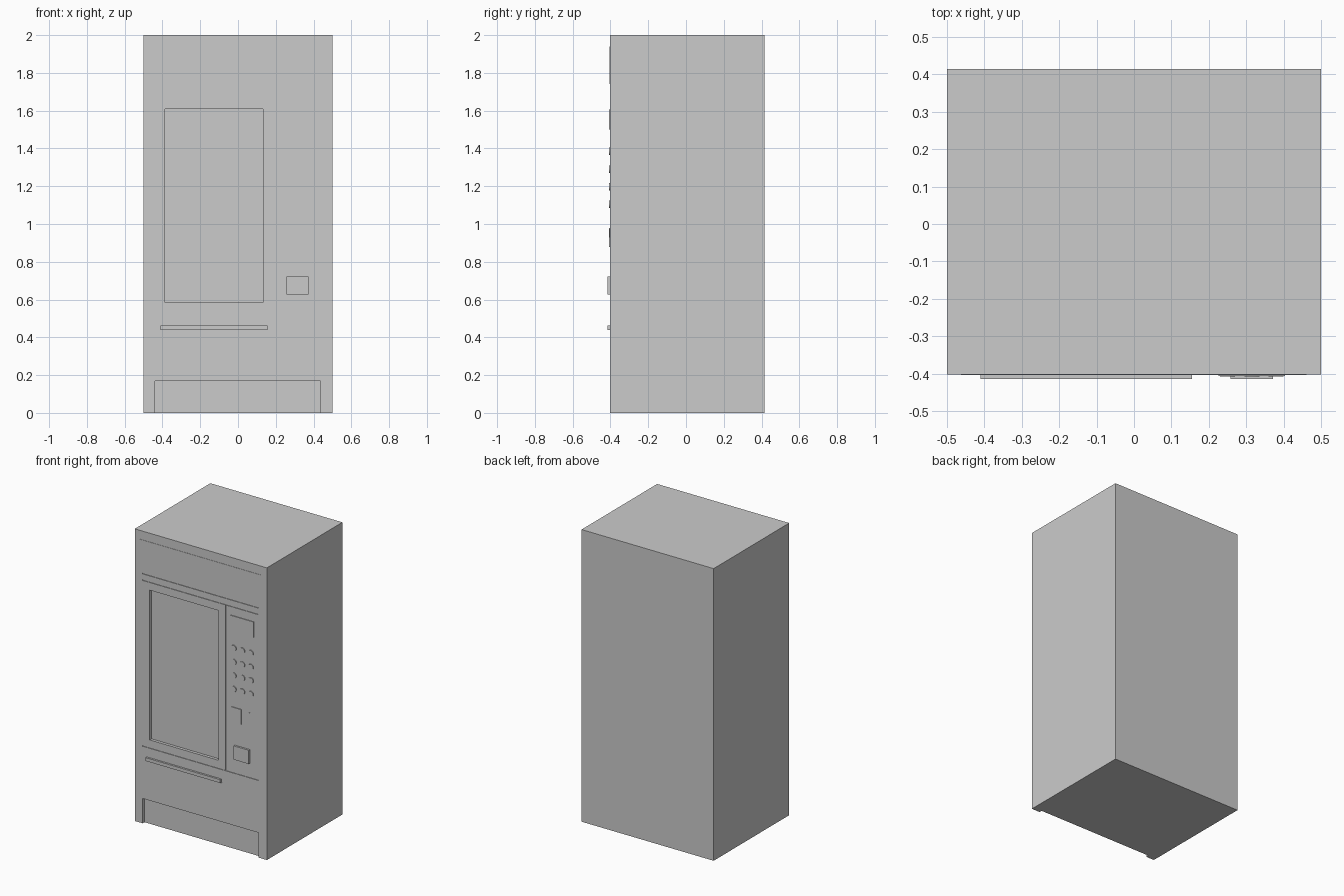
import bpy, math

if "Cube" in bpy.data.objects:
    bpy.data.objects.remove(bpy.data.objects["Cube"])

FRONT = -0.402   # front face of the cabinet


def box(name, x0, x1, y0, y1, z0, z1):
    bpy.ops.mesh.primitive_cube_add(size=1, location=((x0 + x1) / 2, (y0 + y1) / 2, (z0 + z1) / 2))
    ob = bpy.context.object
    ob.name = name
    ob.scale = (x1 - x0, y1 - y0, z1 - z0)
    bpy.ops.object.transform_apply(location=False, rotation=False, scale=True)
    return ob


def plate(name, x0, x1, z0, z1, proud):
    """Box standing proud of the cabinet front."""
    return box(name, x0, x1, FRONT - proud, FRONT + 0.003, z0, z1)


def recess(name, x0, x1, z0, z1, depth):
    """Cut a rectangular pocket into the cabinet front."""
    cutter = box(name + "_cutter", x0, x1, FRONT - 0.05, FRONT + depth, z0, z1)
    cutter.hide_render = True
    mod = cabinet.modifiers.new(name, 'BOOLEAN')
    mod.operation = 'DIFFERENCE'
    mod.solver = 'EXACT'
    mod.object = cutter
    bpy.context.view_layer.objects.active = cabinet
    bpy.ops.object.modifier_apply(modifier=name)
    bpy.data.objects.remove(cutter)


# Cabinet with display window, kick space and panel seams
cabinet = box("cabinet", -0.5, 0.5, FRONT, 0.415, 0, 2)
recess("window", -0.387, 0.132, 0.585, 1.61, 0.02)
recess("kick_space", -0.44, 0.437, -0.05, 0.17, 0.02)
for i, z in enumerate((0.53, 1.665, 1.71)):
    recess(f"seam_{i}", -0.44, 0.437, z - 0.0025, z + 0.0025, 0.004)
recess("control_seam", 0.187, 0.191, 0.529, 1.666, 0.004)

# Thin panels on the front
plate("sign_panel", -0.463, 0.461, 1.74, 1.94, 0.002)
plate("delivery_flap", -0.41, 0.175, 0.215, 0.438, 0.001)
plate("delivery_handle", -0.41, 0.155, 0.44, 0.463, 0.013)

# Payment controls
plate("price_display", 0.226, 0.404, 1.5, 1.605, 0.005)
plate("bill_reader", 0.235, 0.308, 0.877, 0.98, 0.005)
plate("coin_slot", 0.359, 0.374, 0.928, 0.974, 0.004)
plate("coin_return", 0.258, 0.372, 0.628, 0.722, 0.013)

# Keypad: three columns by four rows of round buttons
for r, z in enumerate((1.385, 1.29, 1.198, 1.105)):
    for c, x in enumerate((0.25, 0.315, 0.38)):
        bpy.ops.mesh.primitive_cylinder_add(vertices=16, radius=0.02, depth=0.008,
                                            location=(x, FRONT - 0.002, z),
                                            rotation=(math.pi / 2, 0, 0))
        bpy.context.object.name = f"button_{r}_{c}"
        bpy.ops.object.shade_smooth_by_angle(angle=math.radians(30))
